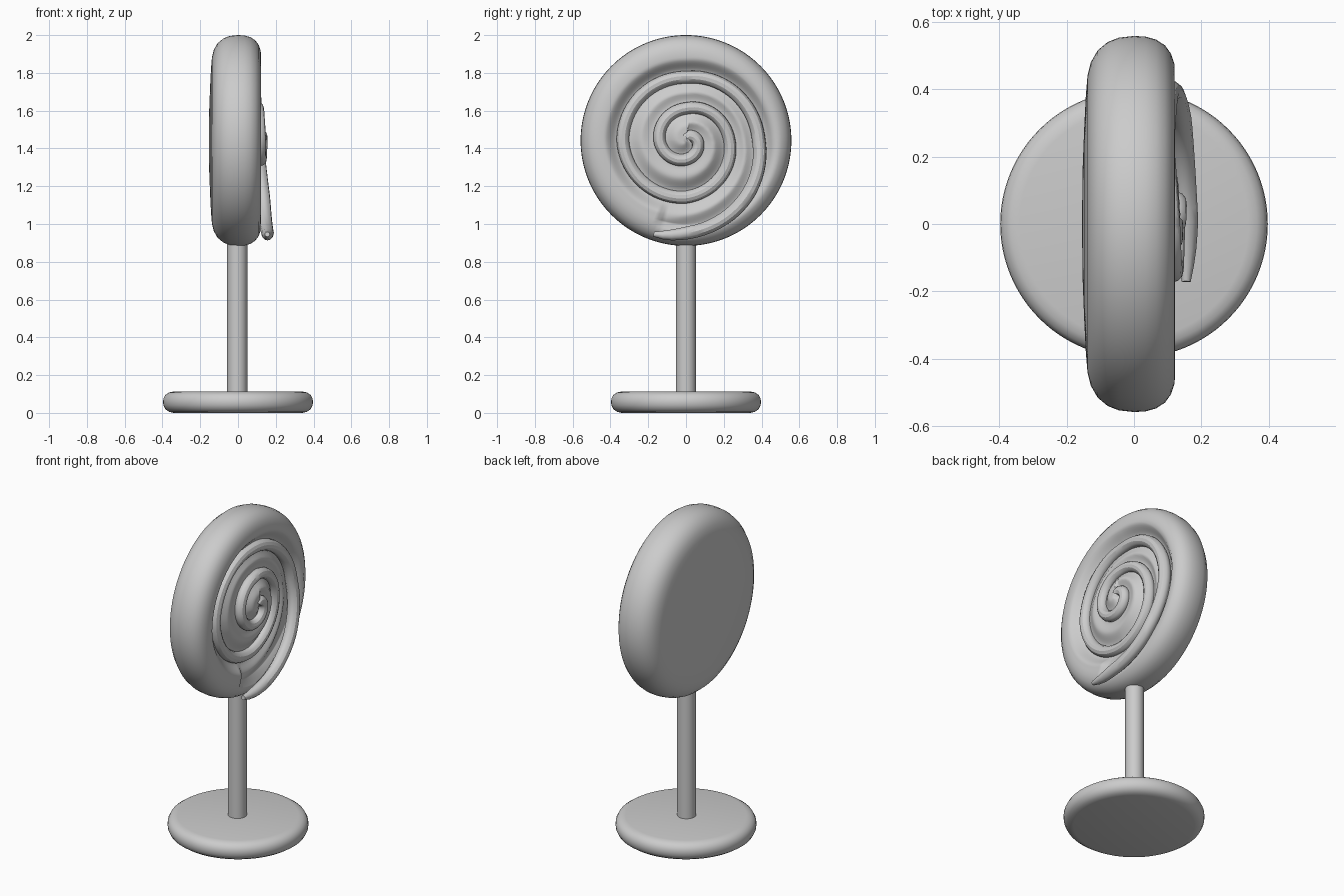
import bpy, bmesh, math

if "Cube" in bpy.data.objects:
    bpy.data.objects.remove(bpy.data.objects["Cube"])

candy = bpy.data.materials.new("plain_grey")
candy.diffuse_color = (0.6, 0.6, 0.6, 1)
candy.use_nodes = True
candy.node_tree.nodes["Principled BSDF"].inputs["Base Color"].default_value = candy.diffuse_color
CZ = 1.442                       # height of the disc centre

# Spiral: angle in degrees -> radius, ridge centre depth, ridge thickness
SPIRAL = [(-109, .525, .155, .022), (-90, .49, .157, .034), (-45, .438, .135, .036),
          (0, .385, .098, .036), (90, .335, .075, .034), (180, .335, .075, .034),
          (270, .30, .075, .034), (360, .23, .085, .032), (450, .17, .105, .032),
          (540, .14, .115, .032), (630, .10, .12, .032), (720, .06, .125, .032),
          (800, .015, .125, .03)]


def spiral(a):
    """Smoothly interpolated spiral values at angle a."""
    n = len(SPIRAL)
    for i in range(n - 1):
        p, q = SPIRAL[i], SPIRAL[i + 1]
        if a <= q[0] or i == n - 2:
            f = max(0, min(1, (a - p[0]) / (q[0] - p[0])))
            return [p[k] + (q[k] - p[k]) * f for k in (1, 2, 3)]


def smooth(v):
    v = max(0, min(1, v))
    return v * v * (3 - 2 * v)


def face_depth(r, deg):
    """Front of the disc: rolled bands with grooves beside the ridge."""
    turns = [spiral(a)[0] for a in (deg + 360 * k for k in range(-1, 4)) if -109 <= a <= 800]
    gap = min([abs(r - t) for t in turns] + [1])
    floor = 0.072 + 0.045 * smooth((0.27 - r) / 0.2)
    top = 0.122 if r > max(turns) else floor + 0.028
    return floor + (top - floor) * smooth((gap - 0.025) / 0.075)


def finish(name, bm):
    bmesh.ops.recalc_face_normals(bm, faces=bm.faces[:])
    me = bpy.data.meshes.new(name)
    bm.to_mesh(me)
    bm.free()
    ob = bpy.data.objects.new(name, me)
    bpy.context.collection.objects.link(ob)
    me.materials.append(candy)
    for p in me.polygons:
        p.use_smooth = True
    return ob


def lathe(name, profile, seg, place):
    """Revolve (radius, depth) rings; place(r, d, angle) gives the position."""
    bm = bmesh.new()
    rings = [[bm.verts.new(place(r, d, 2 * math.pi * i / seg)) for i in range(seg)]
             for r, d in profile]
    for a, b in zip(rings, rings[1:]):
        for i in range(seg):
            j = (i + 1) % seg
            bm.faces.new((a[i], a[j], b[j], b[i]))
    bm.faces.new(rings[0])
    bm.faces.new(rings[-1])
    return finish(name, bm)


def upright(r, d, a):
    return (r * math.cos(a), r * math.sin(a), d)


def sideways(r, d, a):
    if d is None:
        d = face_depth(r, math.degrees(a))
    return (d, r * math.cos(a), CZ + r * math.sin(a))


# Candy disc: domed back, rounded rim, rolled front
back = [(.01, -.154), (.15, -.153), (.28, -.148), (.38, -.143), (.44, -.138), (.48, -.128),
        (.515, -.108), (.54, -.078), (.553, -.045), (.558, 0), (.556, .035), (.547, .066),
        (.53, .092), (.505, .11), (.475, .12)]
front = [(.45 - .01 * i, None) for i in range(45)]
lathe("candy_disc", back + front, 128, sideways)

# Raised spiral ridge with a loose tail at the bottom
cu = bpy.data.curves.new("spiral_ridge", 'CURVE')
cu.dimensions = '3D'
cu.bevel_depth = 1
cu.bevel_resolution = 4
cu.use_fill_caps = True
angles = [-109 + 909 * i / 180 for i in range(181)]
sp = cu.splines.new('POLY')
sp.points.add(len(angles) - 1)
for p, a in zip(sp.points, angles):
    r, x, w = spiral(a)
    t = math.radians(a)
    p.co = (x, r * math.cos(t), CZ + r * math.sin(t), 1)
    p.radius = w * (0.6 + 0.4 * smooth((a + 109) / 8))
ridge = bpy.data.objects.new("spiral_ridge", cu)
bpy.context.collection.objects.link(ridge)
cu.materials.append(candy)
bpy.context.view_layer.objects.active = ridge
ridge.select_set(True)
bpy.ops.object.convert(target='MESH')
bpy.ops.object.shade_smooth_by_angle()

# Stick
stick = lathe("stick", [(.053, .09), (.053, .5), (.053, .95)], 32, upright)
stick.location.x = -.004

# Rounded base plate
lathe("base_plate", [(.01, 0), (.34, 0), (.365, .006), (.385, .02), (.395, .04), (.397, .058),
                     (.395, .075), (.385, .095), (.365, .108), (.34, .113), (.01, .113)],
      96, upright)
for ob in bpy.data.objects:
    if ob.name in ("stick", "base_plate"):
        bpy.context.view_layer.objects.active = ob
        bpy.ops.object.select_all(action='DESELECT')
        ob.select_set(True)
        bpy.ops.object.shade_smooth_by_angle(angle=math.radians(40))
